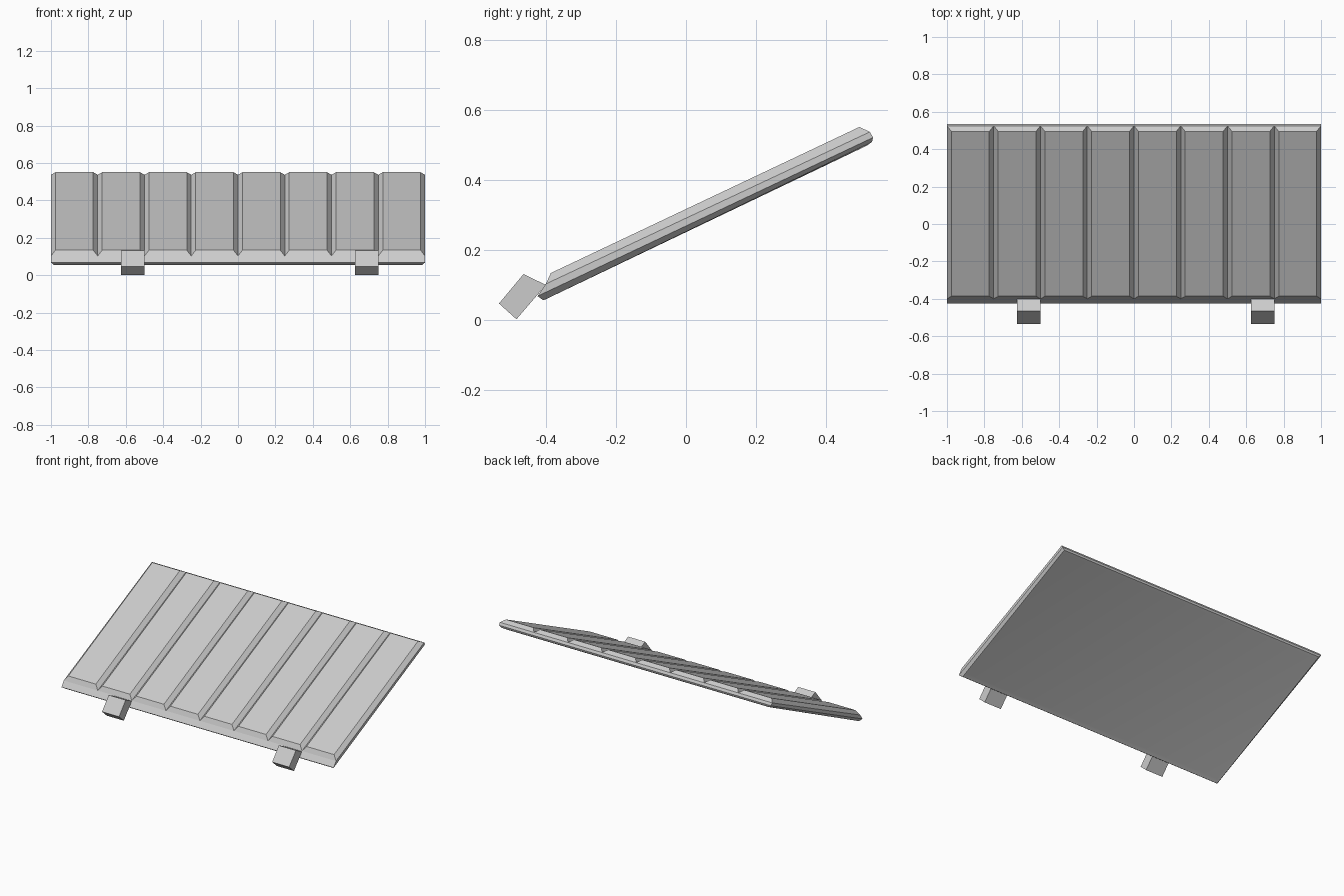
import bpy, bmesh, math

if "Cube" in bpy.data.objects:
    bpy.data.objects.remove(bpy.data.objects["Cube"])


def loft(bm, rings, cap_first=False, cap_last=True):
    """Join four-corner rings; each ring is (x0, x1, front (y, z), back (y, z))."""
    loops = []
    for x0, x1, (fy, fz), (by, bz) in rings:
        loops.append([bm.verts.new(p) for p in
                      ((x0, fy, fz), (x1, fy, fz), (x1, by, bz), (x0, by, bz))])
    for a, b in zip(loops, loops[1:]):
        for i in range(4):
            j = (i + 1) % 4
            bm.faces.new((a[i], a[j], b[j], b[i]))
    if cap_first:
        bm.faces.new(loops[0][::-1])
    if cap_last:
        bm.faces.new(loops[-1])


def finish(bm, name):
    mesh = bpy.data.meshes.new(name)
    bm.to_mesh(mesh)
    bm.free()
    obj = bpy.data.objects.new(name, mesh)
    bpy.context.collection.objects.link(obj)
    return obj


# Backing slab: open on top, rounded under the rim
seam_front, seam_back = (-0.40, 0.103), (0.525, 0.537)
bm = bmesh.new()
loft(bm, [
    (-0.97, 0.97, (-0.387, 0.074), (0.515, 0.497)),
    (-0.985, 0.985, (-0.407, 0.056), (0.531, 0.508)),
    (-1, 1, (-0.424, 0.068), (0.534, 0.521)),
    (-1, 1, seam_front, seam_back),
], cap_first=True, cap_last=False)
slab = finish(bm, "sloped_slab")
bpy.context.view_layer.objects.active = slab
slab.select_set(True)
bpy.ops.object.shade_smooth_by_angle(angle=math.radians(30))
slab.select_set(False)

# Eight chamfered planks whose edges meet in V grooves
PLANKS, WIDTH, CHAMFER = 8, 0.25, 0.024
bm = bmesh.new()
for i in range(PLANKS):
    x0 = -1 + i * WIDTH
    x1 = x0 + WIDTH
    loft(bm, [
        (x0, x1, seam_front, seam_back),
        (x0 + CHAMFER, x1 - CHAMFER, (-0.386, 0.134), (0.495, 0.551)),
    ])
finish(bm, "planks")

# Two hinge blocks at the lower edge
for name, x0 in (("left_hinge_block", -0.625), ("right_hinge_block", 0.625)):
    bm = bmesh.new()
    loft(bm, [
        (x0, x0 + 0.125, (-0.484, 0.002), (-0.40, 0.100)),
        (x0, x0 + 0.125, (-0.534, 0.047), (-0.464, 0.131)),
    ], cap_first=True)
    bmesh.ops.recalc_face_normals(bm, faces=bm.faces)
    finish(bm, name)
